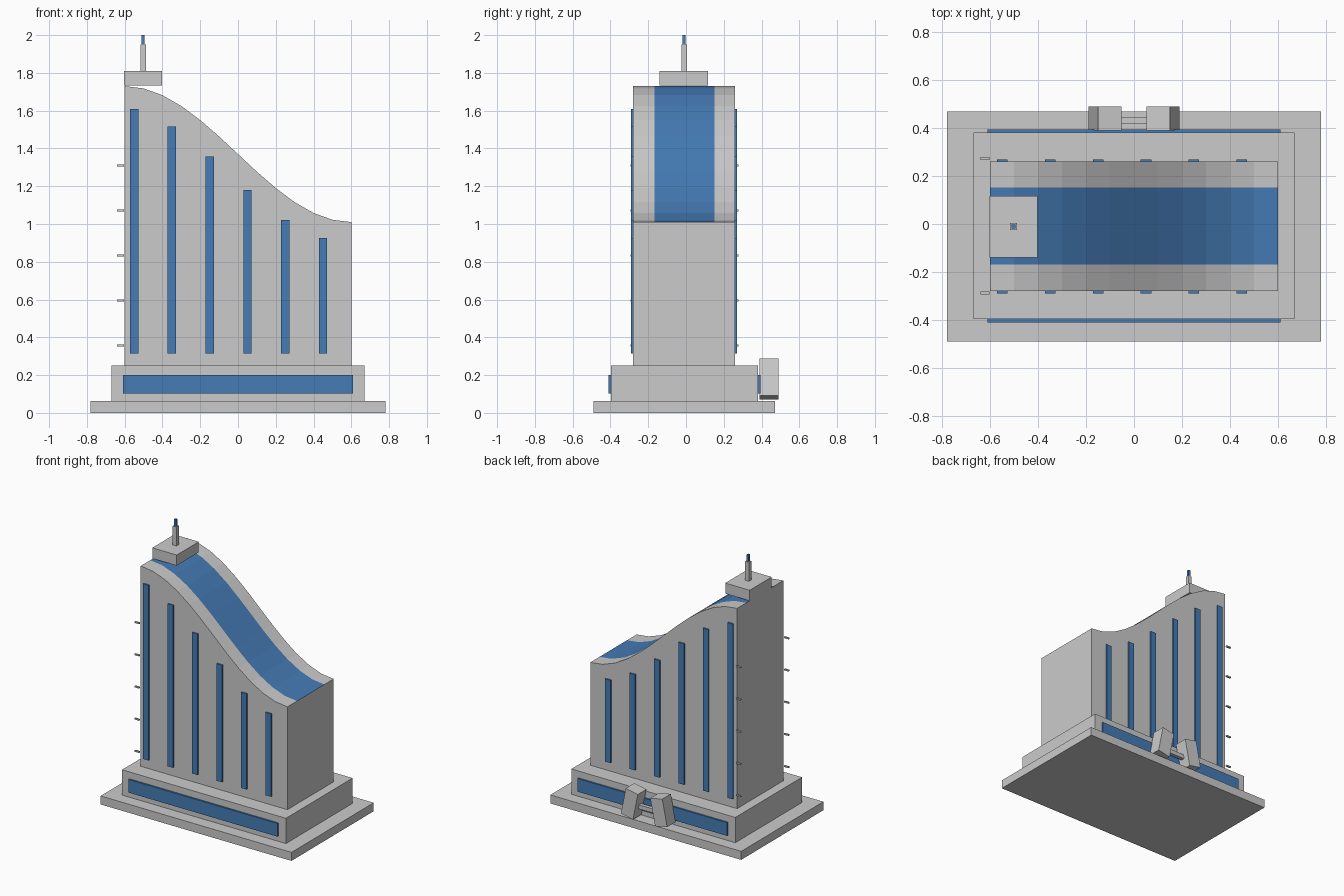
import bpy, bmesh, math

if "Cube" in bpy.data.objects:
    bpy.data.objects.remove(bpy.data.objects["Cube"])


def material(name, rgb):
    m = bpy.data.materials.new(name)
    m.diffuse_color = (*rgb, 1)
    m.use_nodes = True
    m.node_tree.nodes["Principled BSDF"].inputs["Base Color"].default_value = m.diffuse_color
    return m


BLUE = material("blue_glass", (0.06, 0.2, 0.47))


def box(name, x0, x1, y0, y1, z0, z1, mat=None, tilt=0):
    """Box from its extents, optionally tilted about y through its centre."""
    bm = bmesh.new()
    bmesh.ops.create_cube(bm, size=1)
    bmesh.ops.scale(bm, verts=bm.verts, vec=(x1 - x0, y1 - y0, z1 - z0))
    me = bpy.data.meshes.new(name)
    bm.to_mesh(me)
    bm.free()
    ob = bpy.data.objects.new(name, me)
    ob.location = ((x0 + x1) / 2, (y0 + y1) / 2, (z0 + z1) / 2)
    ob.rotation_euler.y = tilt
    if mat:
        me.materials.append(mat)
    bpy.context.collection.objects.link(ob)
    return ob


def roof_z(x):
    return 1.37 - 0.36 * math.sin(math.pi * x / 1.2)


# Stepped base with a glass band on front and back
box("base_plate", -0.78, 0.78, -0.49, 0.47, 0, 0.063)
box("podium", -0.67, 0.67, -0.397, 0.381, 0.063, 0.25)
box("podium_window_front", -0.61, 0.61, -0.41, -0.39, 0.103, 0.2, BLUE)
box("podium_window_back", -0.61, 0.61, 0.37, 0.394, 0.103, 0.2, BLUE)

# Tower: wave profile extruded along y, blue strip down the middle of the roof
Y = (-0.28, -0.168, 0.152, 0.26)
SEG = 12
xs = [-0.6 + 1.2 * i / SEG for i in range(SEG + 1)]
bm = bmesh.new()
rows = [[bm.verts.new((x, y, roof_z(x))) for x in xs] for y in Y]
low = [[bm.verts.new((x, y, 0.25)) for x in (-0.6, 0.6)] for y in (Y[0], Y[-1])]
for j in range(3):
    for i in range(SEG):
        f = bm.faces.new((rows[j][i], rows[j][i + 1], rows[j + 1][i + 1], rows[j + 1][i]))
        f.material_index = int(j == 1)
for row, (a, b) in zip((rows[0], rows[-1]), low):
    bm.faces.new([a, b] + row[::-1])
for k, i in ((0, 0), (1, SEG)):
    bm.faces.new([low[0][k], low[1][k]] + [r[i] for r in rows[::-1]])
bm.faces.new((low[0][0], low[0][1], low[1][1], low[1][0]))
bmesh.ops.recalc_face_normals(bm, faces=bm.faces)
me = bpy.data.meshes.new("tower")
bm.to_mesh(me)
bm.free()
me.materials.append(material("grey_wall", (0.8, 0.8, 0.8)))
me.materials.append(BLUE)
bpy.context.collection.objects.link(bpy.data.objects.new("tower", me))

# Tall window strips on front and back
for i, top in enumerate((1.61, 1.515, 1.357, 1.18, 1.022, 0.927)):
    x = -0.55 + 0.2 * i
    box(f"window_front_{i}", x - 0.022, x + 0.022, -0.29, -0.27, 0.315, top, BLUE)
    box(f"window_back_{i}", x - 0.022, x + 0.022, 0.25, 0.27, 0.315, top, BLUE)

# Small floor markers off the tall end corners
for i in range(5):
    z = 0.357 + 0.238 * i
    for side, y in (("front", -0.288), ("back", 0.273)):
        box(f"marker_{side}_{i}", -0.64, -0.603, y - 0.006, y + 0.006, z - 0.005, z + 0.005)

# Rooftop block and antenna
box("roof_block", -0.603, -0.403, -0.14, 0.117, 1.732, 1.81)
box("antenna_mast", -0.517, -0.487, -0.024, 0.004, 1.81, 1.95)
box("antenna_tip", -0.51, -0.494, -0.018, -0.002, 1.95, 2.0, BLUE)

# Entrance: two pillars leaning together, with a lintel between
for s, side in ((-1, "left"), (1, "right")):
    box(f"entrance_pillar_{side}", s * 0.12 - 0.05, s * 0.12 + 0.05, 0.39, 0.49,
        0.08, 0.28, tilt=-0.2 * s)
box("entrance_lintel", -0.09, 0.09, 0.42, 0.447, 0.14, 0.17)
